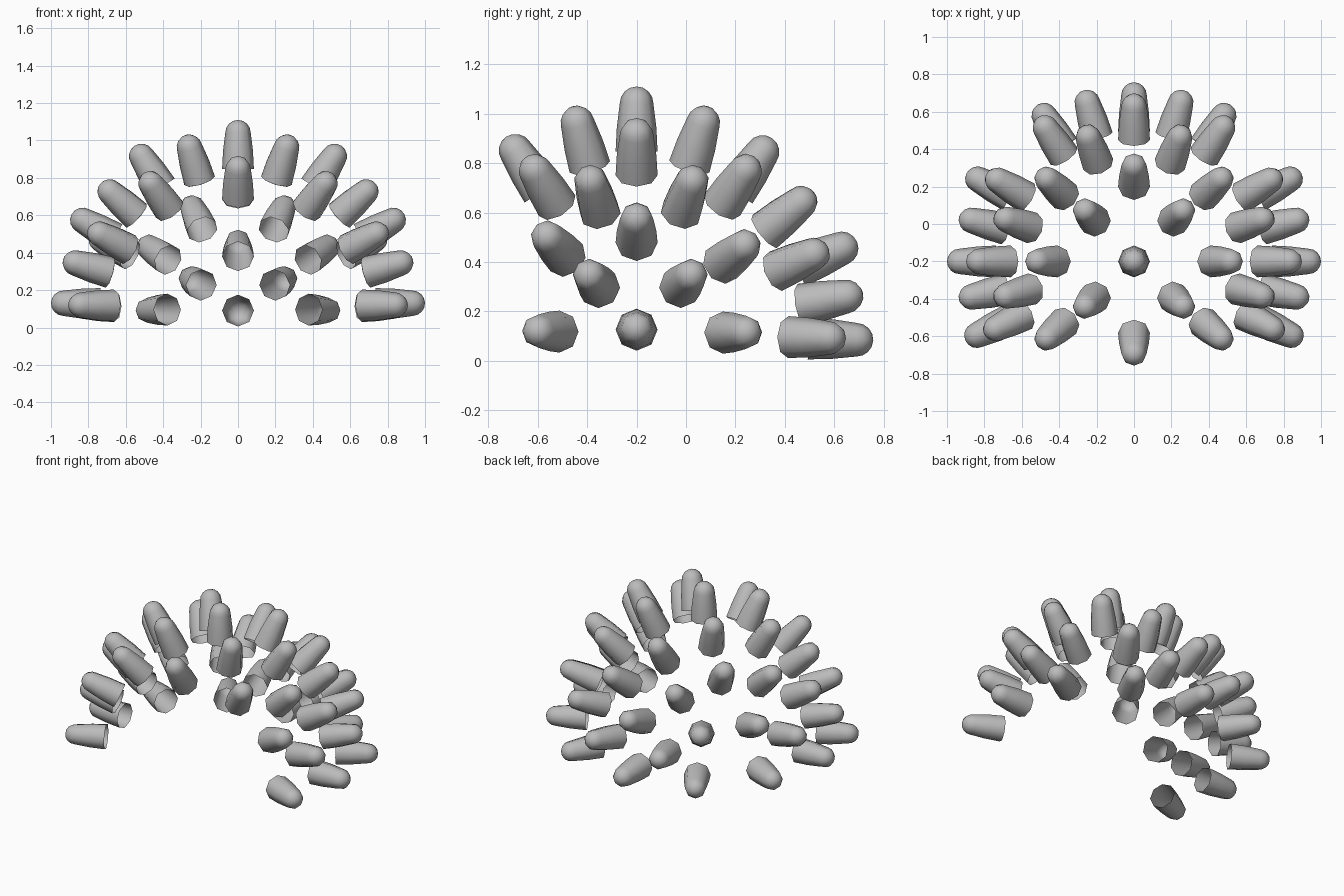
import bpy, bmesh, math
from mathutils import Vector

cube = bpy.data.objects.get("Cube")
if cube:
    bpy.data.objects.remove(cube, do_unlink=True)

grey = bpy.data.materials.new("plain_grey")
grey.use_nodes = True
colour = (0.5, 0.5, 0.5, 1.0)
grey.diffuse_color = colour
grey.node_tree.nodes["Principled BSDF"].inputs["Base Color"].default_value = colour

SIDES = 8
BODY = 0.195        # open base to start of the rounded tip
BASE_RADIUS = 0.085
TIP_RADIUS = 0.068
CENTRE = Vector((0, -0.2, 0.11))


def make_peg_mesh():
    """Tapered eight-sided shell with a domed tip and an open base.
    The origin is the centre of the dome, the tip points along +z."""
    profile = [(BASE_RADIUS, -BODY), (0.08, -BODY / 2)]
    steps = 4
    for i in range(steps):
        a = math.pi / 2 * i / steps
        profile.append((TIP_RADIUS * math.cos(a), TIP_RADIUS * math.sin(a)))

    bm = bmesh.new()
    rings = []
    for radius, z in profile:
        ring = []
        for k in range(SIDES):
            a = math.tau * k / SIDES
            ring.append(bm.verts.new((radius * math.cos(a), radius * math.sin(a), z)))
        rings.append(ring)
    tip = bm.verts.new((0, 0, TIP_RADIUS))
    for k in range(SIDES):
        n = (k + 1) % SIDES
        for low, high in zip(rings, rings[1:]):
            bm.faces.new((low[k], low[n], high[n], high[k]))
        bm.faces.new((rings[-1][k], rings[-1][n], tip))
    for face in bm.faces:
        face.smooth = True
    mesh = bpy.data.meshes.new("peg")
    bm.to_mesh(mesh)
    bm.free()
    mesh.materials.append(grey)
    return mesh


peg_mesh = make_peg_mesh()


def add_peg(name, position):
    """Place a peg that points straight away from the dome centre."""
    peg = bpy.data.objects.new(name, peg_mesh)
    peg.location = position
    peg.rotation_mode = 'QUATERNION'
    peg.rotation_quaternion = (Vector(position) - CENTRE).to_track_quat('Z', 'Y')
    bpy.context.collection.objects.link(peg)


# Pegs on the middle line, front to back
middle = [(-0.69, 0.85), (-0.2, 1.042), (0.31, 0.845), (0.63, 0.455), (0.69, 0.085)]
for i, (y, z) in enumerate(middle):
    add_peg(f"middle_peg_{i}", (0, y, z))

# Pegs of the left half, repeated on the right
side = {
    "crown": [(0.26, 0.07, 0.965), (0.26, -0.44, 0.965), (0.515, -0.2, 0.915)],
    "shoulder": [(0.465, -0.61, 0.77), (0.465, 0.24, 0.77),
                 (0.685, 0.025, 0.725), (0.685, -0.385, 0.725)],
    "flank": [(0.83, -0.2, 0.573), (0.87, -0.39, 0.345), (0.87, 0.02, 0.345),
              (0.74, -0.56, 0.5), (0.73, 0.235, 0.465)],
    "rear": [(0.245, 0.465, 0.64), (0.475, 0.515, 0.43), (0.25, 0.65, 0.26)],
    "bottom": [(0.932, -0.2, 0.13), (0.84, -0.595, 0.12),
               (0.835, 0.24, 0.115), (0.48, 0.58, 0.092)],
}
for sign, hand in ((1, "left"), (-1, "right")):
    for zone, places in side.items():
        for i, (x, y, z) in enumerate(places):
            add_peg(f"{hand}_{zone}_peg_{i}", (sign * x, y, z))
